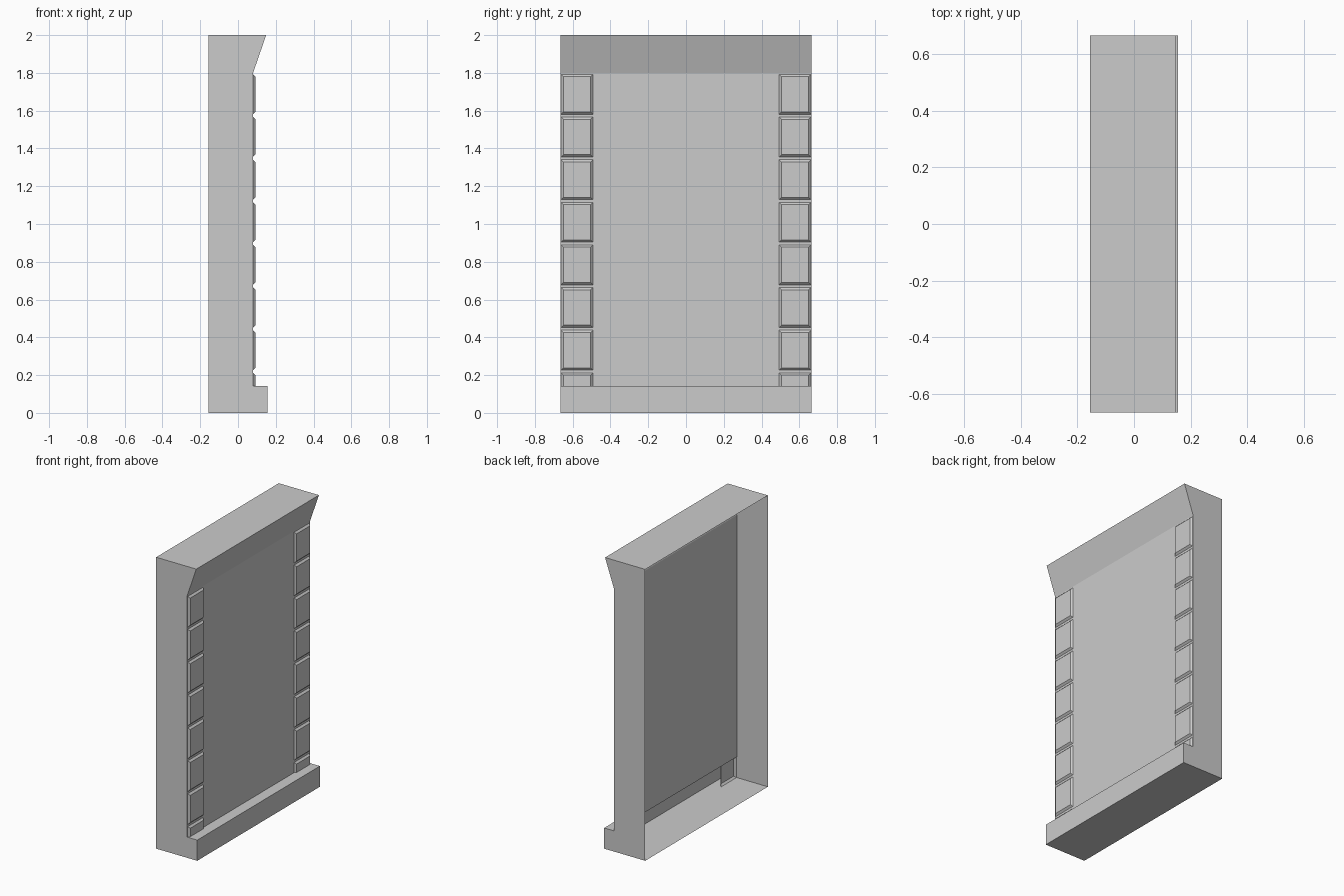
import bpy, bmesh

if "Cube" in bpy.data.objects:
    bpy.data.objects.remove(bpy.data.objects["Cube"])

HALF_Y = 0.665
WALL_X = 0.08


def add_object(name, bm):
    mesh = bpy.data.meshes.new(name)
    bm.to_mesh(mesh)
    bm.free()
    ob = bpy.data.objects.new(name, mesh)
    bpy.context.collection.objects.link(ob)
    return ob


# Wall shell: side profile (x, z) swept along y, open at the back (-x)
profile = [(-0.156, 0), (0.156, 0), (0.156, 0.142), (WALL_X, 0.142),
           (WALL_X, 1.8), (0.149, 2.0), (-0.156, 2.0)]
bm = bmesh.new()
near = [bm.verts.new((x, -HALF_Y, z)) for x, z in profile]
far = [bm.verts.new((x, HALF_Y, z)) for x, z in profile]
bm.faces.new(near)
bm.faces.new(far[::-1])
for i in range(len(profile) - 1):
    bm.faces.new((near[i], far[i], far[i + 1], near[i + 1]))
add_object("wall_panel", bm)

# Corner stone: shallow bevelled block, open where it meets the wall
y0, y1 = 0.493, 0.661
top, height, pitch, bevel = 1.792, 0.211, 0.2257, 0.012
z0 = top - height


def ring(bm, x, inset):
    a, b, c, d = y0 + inset, y1 - inset, z0 + inset, top - inset
    return [bm.verts.new((x, y, z)) for y, z in ((a, c), (b, c), (b, d), (a, d))]


bm = bmesh.new()
base = ring(bm, WALL_X, 0)
face = ring(bm, WALL_X + bevel, bevel)
bm.faces.new(face)
for i in range(4):
    j = (i + 1) % 4
    bm.faces.new((base[i], base[j], face[j], face[i]))
stones = add_object("corner_stones", bm)

# Stack the stones downward and mirror them to the other side
array = stones.modifiers.new("stack", 'ARRAY')
array.count = 8
array.use_relative_offset = False
array.use_constant_offset = True
array.constant_offset_displace = (0, 0, -pitch)
mirror = stones.modifiers.new("mirror", 'MIRROR')
mirror.use_axis = (False, True, False)
